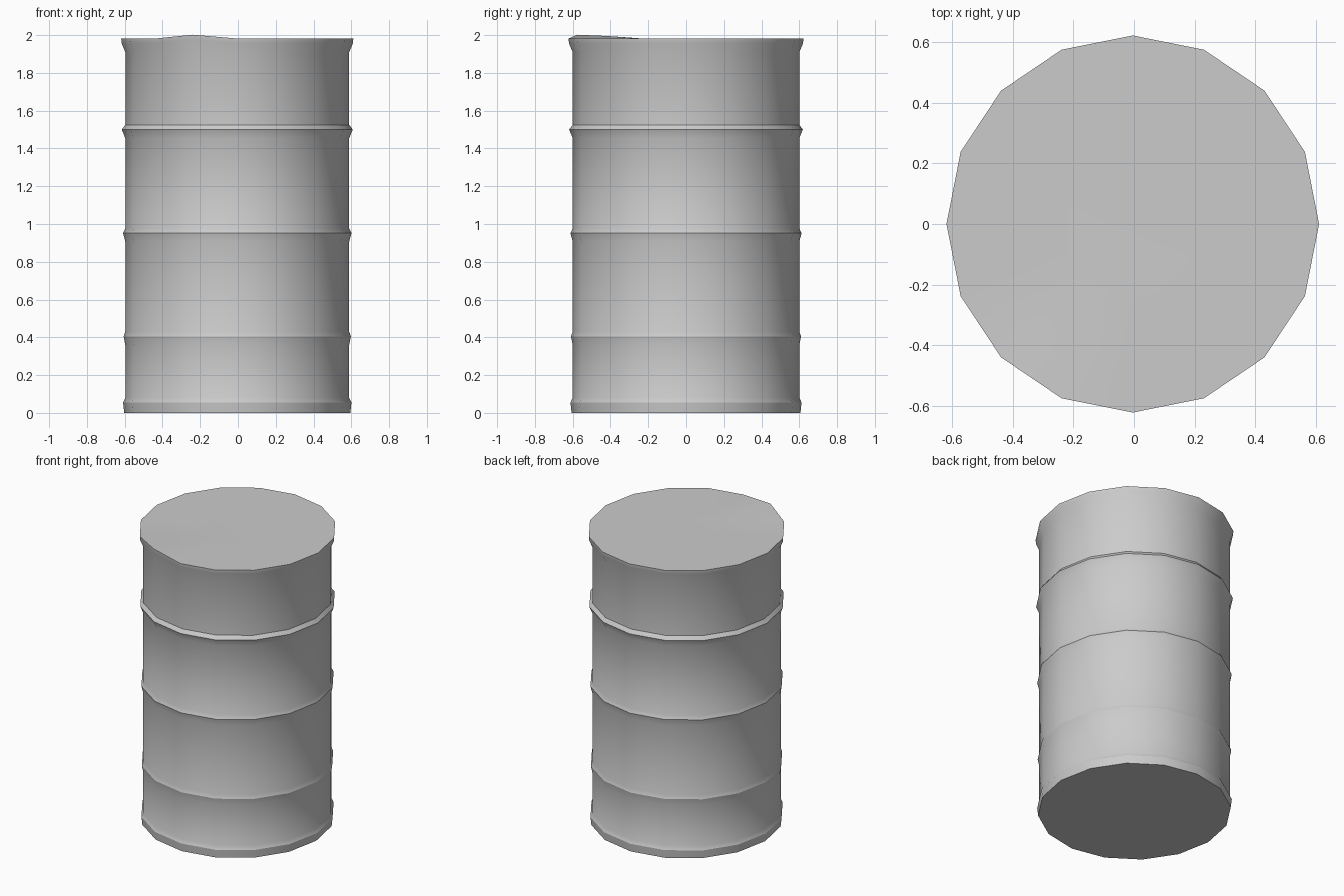
import bpy, bmesh, math
from mathutils import Vector

default = bpy.data.objects.get("Cube")
if default:
    bpy.data.objects.remove(default, do_unlink=True)

SIDES = 16
BODY = 0.6

grey = bpy.data.materials.new("grey_metal")
grey.use_nodes = True
colour = (0.6, 0.6, 0.6, 1)
grey.diffuse_color = colour
grey.node_tree.nodes["Principled BSDF"].inputs["Base Color"].default_value = colour


def rib(z, radius):
    """Profile of a raised hoop whose sharp ridge sits at height z."""
    return [(BODY, z - 0.045), (radius, z), (BODY, z + 0.025)]


# Side profile from the base to the lid: (radius, height)
profile = [(0.606, 0), (0.612, 0.055), (BODY, 0.08)]
for z, radius in ((0.405, 0.609), (0.952, 0.612), (1.5, 0.619)):
    profile += rib(z, radius)
profile += [(BODY, 1.91), (0.62, 1.957), (0.622, 1.982)]
# Inner rings of the flat lid
profile += [(0.45, 1.982), (0.25, 1.982)]

bm = bmesh.new()
rings = []
for radius, z in profile:
    ring = []
    for i in range(SIDES):
        a = math.tau * i / SIDES
        ring.append(bm.verts.new((radius * 0.988 * math.cos(a) - 0.004,
                                  radius * math.sin(a), z)))
    rings.append(ring)

for low, high in zip(rings, rings[1:]):
    for i in range(SIDES):
        j = (i + 1) % SIDES
        bm.faces.new((low[i], low[j], high[j], high[i]))
bm.faces.new(rings[0][::-1])
bm.faces.new(rings[-1])

# Small buckle in the lid and its rim
buckle = Vector((-0.23, -0.53))
for ring in rings[-4:]:
    for v in ring:
        distance = (v.co.xy - buckle).length
        v.co.z += 0.02 * max(0, 1 - max(0, distance - 0.08) / 0.14)

mesh = bpy.data.meshes.new("barrel")
bm.to_mesh(mesh)
bm.free()
mesh.materials.append(grey)
barrel = bpy.data.objects.new("barrel", mesh)
bpy.context.collection.objects.link(barrel)

# Smooth walls with crisp hoop ridges and rims
bpy.ops.object.select_all(action='DESELECT')
bpy.context.view_layer.objects.active = barrel
barrel.select_set(True)
bpy.ops.object.shade_smooth_by_angle(angle=math.radians(30))
